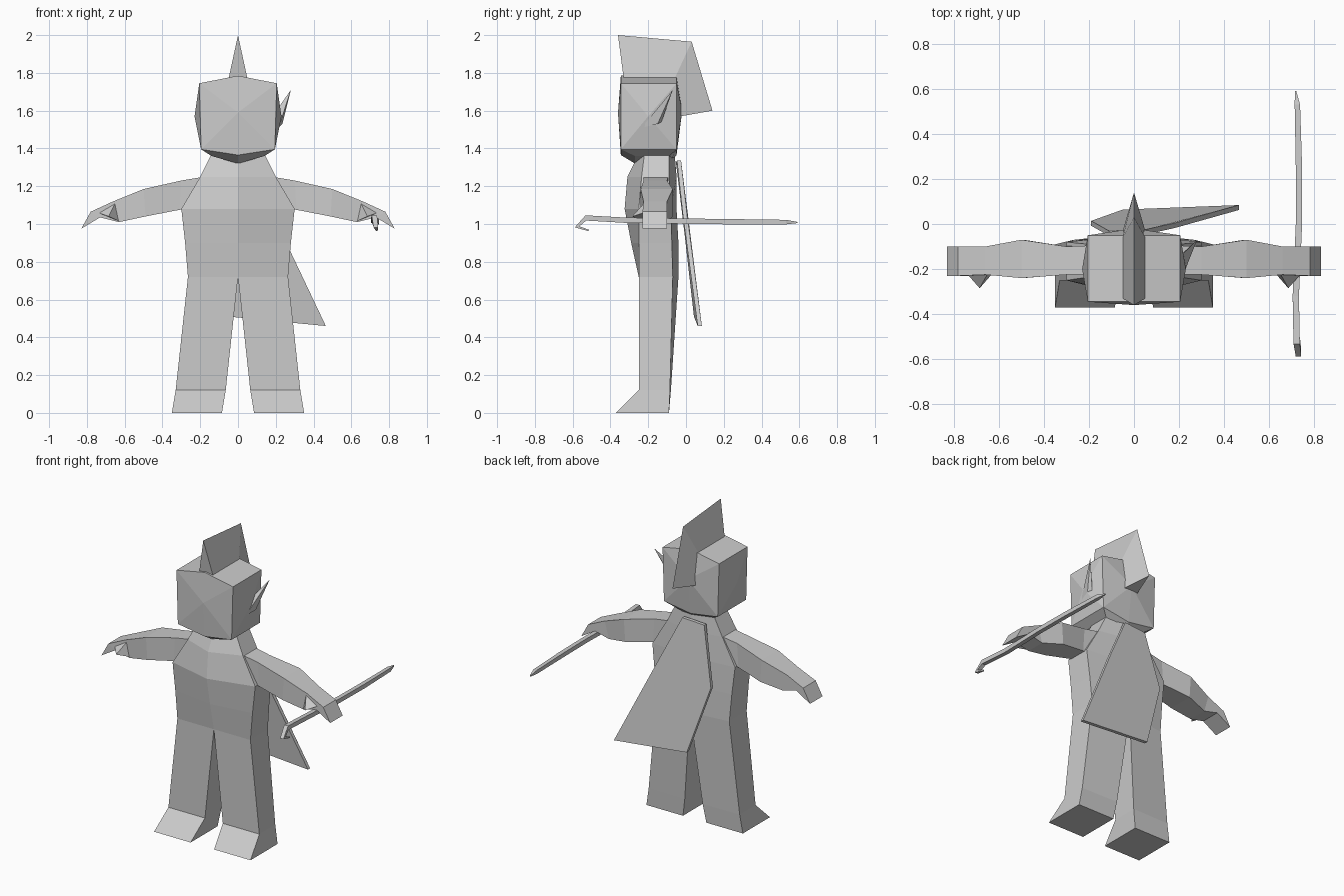
import bpy, bmesh
from mathutils import Vector

mat = bpy.data.materials.new("light grey")
mat.diffuse_color = (0.6, 0.6, 0.6, 1)


def build(name, verts, faces):
    """Flat-shaded mesh with outward normals."""
    bm = bmesh.new()
    vs = [bm.verts.new(v) for v in verts]
    for f in faces:
        bm.faces.new([vs[i] for i in f])
    bmesh.ops.recalc_face_normals(bm, faces=bm.faces)
    me = bpy.data.meshes.new(name)
    bm.to_mesh(me)
    bm.free()
    me.materials.append(mat)
    ob = bpy.data.objects.new(name, me)
    bpy.context.collection.objects.link(ob)
    return ob


def loft(name, rings):
    """Skin a list of equal rings and cap both ends."""
    n = len(rings[0])
    verts = [p for r in rings for p in r]
    faces = [(k * n + i, k * n + (i + 1) % n, (k + 1) * n + (i + 1) % n, (k + 1) * n + i)
             for k in range(len(rings) - 1) for i in range(n)]
    faces += [tuple(range(n)), tuple(range(len(verts) - n, len(verts)))]
    return build(name, verts, faces)


def flip(rings, s):
    return [[(x * s, y, z) for x, y, z in r] for r in rings]


# Torso and neck: z, half width, front middle, front corner, back corner, back middle
torso = [(0.72, 0.265, -0.25, -0.25, -0.07, -0.04),
         (0.90, 0.28, -0.29, -0.25, -0.075, -0.04),
         (1.08, 0.30, -0.325, -0.25, -0.08, -0.05),
         (1.25, 0.20, -0.31, -0.235, -0.09, -0.05),
         (1.37, 0.14, -0.25, -0.22, -0.09, -0.06)]
loft("torso", [[(0, fm, z), (w, fc, z), (w, bc, z), (0, bm, z), (-w, bc, z), (-w, fc, z)]
               for z, w, fm, fc, bc, bm in torso])

# Legs with sloped feet: z, inner x, outer x, front, back outer, back inner
leg = [(0.72, 0, 0.265, -0.25, -0.07, -0.04),
       (0.12, 0.065, 0.33, -0.25, -0.085, -0.08),
       (0, 0.085, 0.35, -0.37, -0.09, -0.09)]
leg_rings = [[(a, f, z), (b, f, z), (b, bo, z), (a, bi, z)] for z, a, b, f, bo, bi in leg]

# Arms with drooping hands: top x, top z, bottom x, bottom z, front, back
arm = [(0.18, 1.25, 0.28, 1.08, -0.225, -0.095),
       (0.30, 1.23, 0.31, 1.075, -0.225, -0.10),
       (0.50, 1.185, 0.49, 1.04, -0.24, -0.07),
       (0.66, 1.12, 0.63, 1.01, -0.225, -0.10),
       (0.78, 1.065, 0.73, 1.035, -0.23, -0.10),
       (0.83, 0.975, 0.78, 1.005, -0.23, -0.10)]
arm_rings = [[(tx, f, tz), (tx, b, tz), (bx, b, bz), (bx, f, bz)] for tx, tz, bx, bz, f, b in arm]

for side, s in (("right", 1), ("left", -1)):
    loft(side + "_leg", flip(leg_rings, s))
    loft(side + "_arm", flip(arm_rings, s))
    thumb = [(0.63, -0.222, 1.015), (0.65, -0.222, 1.11), (0.74, -0.222, 1.06), (0.685, -0.285, 1.04)]
    build(side + "_thumb", [(x * s, y, z) for x, y, z in thumb],
          [(0, 1, 2), (0, 1, 3), (1, 2, 3), (2, 0, 3)])

# Head: six-sided section with raised face centres, tapering to a jaw below
section = [(-0.205, 1.745), (0, 1.785), (0.205, 1.745), (0.195, 1.395), (0, 1.365), (-0.195, 1.395)]
verts = [(x, y, z) for y in (-0.345, -0.05) for x, z in section]
verts += [(0, -0.36, 1.59), (0, -0.02, 1.6), (0.23, -0.2, 1.57), (-0.23, -0.2, 1.57)]
verts += [(x, y, z) for y in (-0.27, -0.09) for x, z in ((0.14, 1.36), (0, 1.32), (-0.14, 1.36))]
faces = [(0, 1, 7, 6), (1, 2, 8, 7)]
for loop, c in (((0, 1, 2, 3, 4, 5), 12), ((6, 7, 8, 9, 10, 11), 13),
                ((2, 3, 9, 8), 14), ((0, 5, 11, 6), 15)):
    faces += [(loop[i], loop[(i + 1) % len(loop)], c) for i in range(len(loop))]
faces += [(3, 4, 17, 16), (4, 5, 18, 17), (9, 10, 20, 19), (10, 11, 21, 20),
          (3, 9, 19, 16), (5, 11, 21, 18), (16, 17, 20, 19), (17, 18, 21, 20)]
build("head", verts, faces)

# Single pointed ear
build("ear", [(0.215, -0.235, 1.51), (0.21, -0.14, 1.61), (0.215, -0.13, 1.54),
              (0.235, -0.15, 1.53), (0.28, -0.07, 1.71)],
      [(0, 1, 4), (1, 2, 4), (2, 3, 4), (3, 0, 4), (0, 1, 2, 3)])

# Crest: wedge from the brow over the top and down the back
crest = [((-0.36, 2.0), (-0.33, 1.77)), ((0.03, 1.965), (-0.06, 1.77)), ((0.14, 1.60), (-0.03, 1.57))]
loft("crest", [[(0, *tip), (0.05, *base), (-0.05, *base)] for tip, base in crest])

# Cape: thin swept panel hanging from the neck
outline = [(-0.11, -0.035, 1.325), (0.045, -0.03, 1.335), (0.18, 0.0, 1.06),
           (0.465, 0.08, 0.46), (-0.05, 0.06, 0.51), (-0.19, 0.01, 0.95)]
loft("cape", [[(x, y + d, z) for x, y, z in outline] for d in (-0.018, 0.004)])

# Sword: slim blade with a hooked grip: x, y, z, half thickness
path = [(0.717, 0.59, 1.008, 0.003), (0.725, 0.53, 1.01, 0.012), (0.732, 0.25, 1.012, 0.014),
        (0.732, 0.0, 1.015, 0.014), (0.718, -0.32, 1.02, 0.014), (0.722, -0.53, 1.032, 0.014),
        (0.73, -0.577, 0.985, 0.012), (0.735, -0.515, 0.966, 0.004)]
rings = []
for i, (x, y, z, r) in enumerate(path):
    a, b = path[max(i - 1, 0)], path[min(i + 1, len(path) - 1)]
    t = Vector((0, b[1] - a[1], b[2] - a[2])).normalized()
    up = Vector((0, -t.z, t.y)) * r
    out = Vector((r, 0, 0))
    p = Vector((x, y, z))
    rings.append([p + up + out, p + up - out, p - up - out, p - up + out])
loft("sword", rings)
